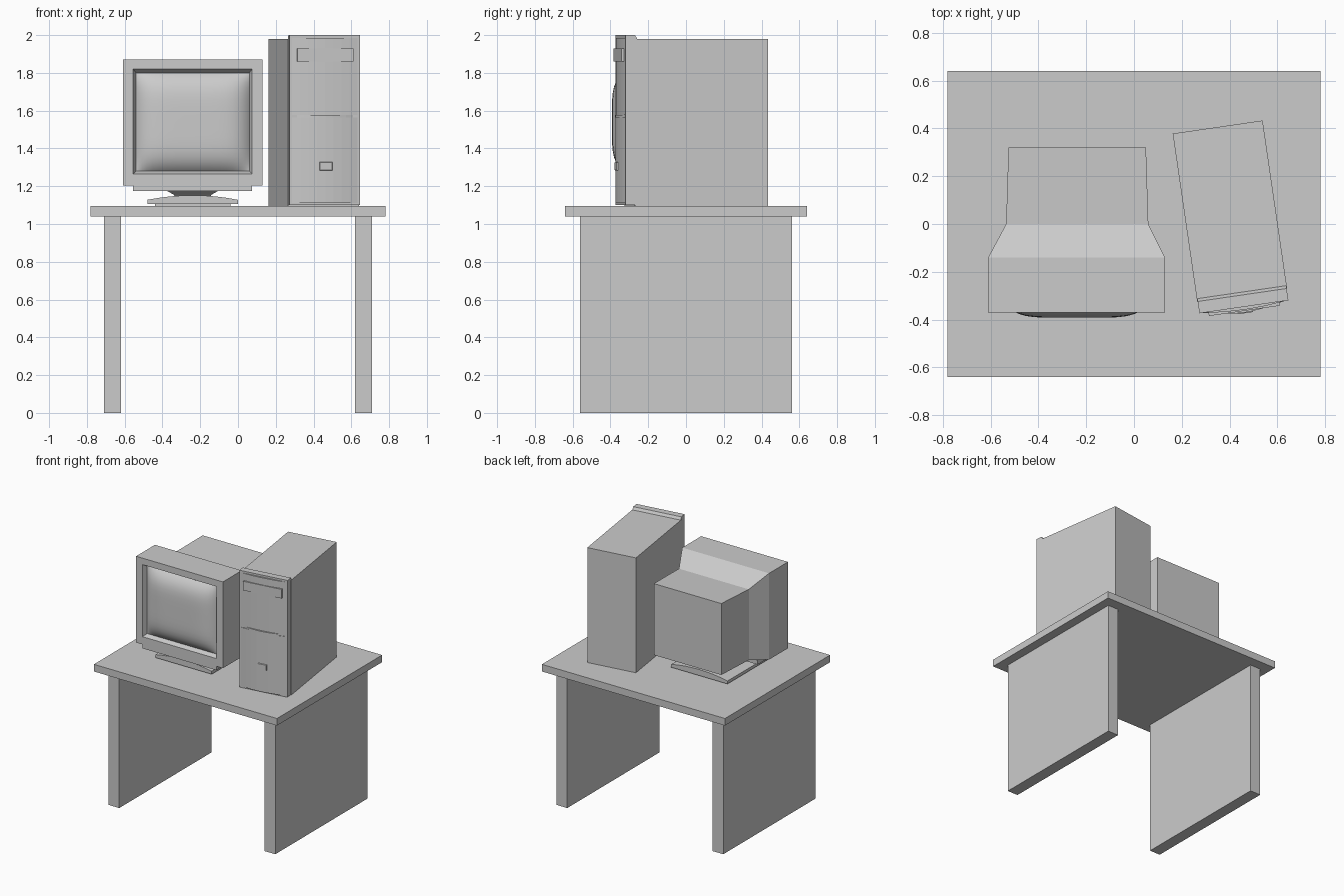
import bpy, bmesh, math
from mathutils import Matrix

if "Cube" in bpy.data.objects:
    bpy.data.objects.remove(bpy.data.objects["Cube"])


def make(name, verts, faces, smooth=False):
    me = bpy.data.meshes.new(name)
    me.from_pydata(verts, [], faces)
    bm = bmesh.new()
    bm.from_mesh(me)
    bmesh.ops.recalc_face_normals(bm, faces=bm.faces)
    bm.to_mesh(me)
    bm.free()
    ob = bpy.data.objects.new(name, me)
    bpy.context.collection.objects.link(ob)
    if smooth:
        me.polygons.foreach_set("use_smooth", [True] * len(me.polygons))
    return ob


def loft(name, rings, cap_start=True):
    """Join rings of points that all have the same count."""
    n = len(rings[0])
    verts = [p for r in rings for p in r]
    faces = [(k * n + i, k * n + (i + 1) % n, (k + 1) * n + (i + 1) % n, (k + 1) * n + i)
             for k in range(len(rings) - 1) for i in range(n)]
    faces.append(tuple(range((len(rings) - 1) * n, len(rings) * n)))
    if cap_start:
        faces.append(tuple(reversed(range(n))))
    return make(name, verts, faces)


def rect_y(x0, x1, z0, z1, y):
    return [(x0, y, z0), (x1, y, z0), (x1, y, z1), (x0, y, z1)]


def box(name, x0, x1, y0, y1, z0, z1):
    return loft(name, [rect_y(x0, x1, z0, z1, y0), rect_y(x0, x1, z0, z1, y1)])


# Desk
box("desk_top", -0.78, 0.78, -0.64, 0.64, 1.04, 1.095)
for side, x in (("left", -0.665), ("right", 0.665)):
    box(side + "_desk_panel", x - 0.045, x + 0.045, -0.56, 0.56, 0, 1.04)

# Monitor housing: recess, bezel, then tapered back
loft("monitor_housing", [rect_y(*r) for r in (
    (-0.54, 0.06, 1.28, 1.80, -0.335),
    (-0.555, 0.075, 1.265, 1.82, -0.37),
    (-0.61, 0.13, 1.205, 1.87, -0.37),
    (-0.61, 0.13, 1.205, 1.87, -0.14),
    (-0.535, 0.06, 1.235, 1.78, 0.0),
    (-0.525, 0.05, 1.24, 1.79, 0.32))], cap_start=False)
box("monitor_chin", -0.555, 0.075, -0.37, -0.08, 1.175, 1.215)

# Bulging glass
N = 20
pts = []
for j in range(N + 1):
    for i in range(N + 1):
        u = math.sin((i / N - 0.5) * math.pi)
        v = math.sin((j / N - 0.5) * math.pi)
        bulge = (1 - u ** 6) * (1 - abs(v) ** 5)
        pts.append((-0.24 + 0.30 * u, -0.335 - 0.057 * bulge, 1.54 + 0.26 * v))
quads = [(j * (N + 1) + i, j * (N + 1) + i + 1, (j + 1) * (N + 1) + i + 1, (j + 1) * (N + 1) + i)
         for j in range(N) for i in range(N)]
make("monitor_glass", pts, quads, smooth=True)

# Monitor stand: foot with arched top, and a neck
arch = [(-0.48, 1.105), (0.0, 1.105), (0.0, 1.128)]
arch += [(-0.24 + 0.24 * t, 1.128 + 0.024 * (1 - t * t)) for t in (0.75, 0.5, 0.25, 0, -0.25, -0.5, -0.75)]
arch += [(-0.48, 1.128)]
loft("stand_foot", [[(x, y, z) for x, z in arch] for y in (-0.32, 0.18)])
box("stand_pad", -0.44, -0.04, -0.28, 0.14, 1.095, 1.105)


def rect_z(hx, hy, z, cx=-0.24, cy=-0.07):
    return [(cx - hx, cy - hy, z), (cx + hx, cy - hy, z), (cx + hx, cy + hy, z), (cx - hx, cy + hy, z)]


loft("stand_neck", [rect_z(0.09, 0.12, 1.14), rect_z(0.10, 0.14, 1.155),
                    rect_z(0.14, 0.19, 1.178), rect_z(0.14, 0.19, 1.24)])

# Tower, built square to its own axes and then turned
tower = [box("tower_case", -0.19, 0.19, 0, 0.71, 1.095, 1.98)]
side = [(-0.05, 1.10), (0.012, 1.10), (0.012, 1.98), (0.0, 2.0), (-0.05, 2.0)]
tower.append(loft("tower_front_frame", [[(x, y, z) for y, z in side] for x in (-0.188, 0.188)]))


def bowed(name, half, bow, z0, z1, z_back=0.0):
    """Panel whose front bows outward across its width."""
    prof = [(half * t / 4, -0.05 - bow * (1 - (t / 4) ** 2)) for t in range(-4, 5)]
    prof = [(-half, -0.03)] + prof + [(half, -0.03)]
    return loft(name, [[(x, y, z) for x, y in prof] for z in (z0, z1)])


tower.append(bowed("lower_front_panel", 0.175, 0.02, 1.11, 1.565))
tower.append(bowed("panel_ridge", 0.15, 0.024, 1.563, 1.577))
tower.append(bowed("upper_front_panel", 0.175, 0.012, 1.577, 1.985))
tower.append(box("drive_bay_cover", -0.15, 0.15, -0.067, -0.04, 1.86, 1.93))
tower.append(loft("power_button", [rect_y(-0.035, 0.04, 1.28, 1.33, -0.06),
                                   rect_y(-0.03, 0.035, 1.285, 1.325, -0.077)]))
place = Matrix.Translation((0.4525, -0.297, 0)) @ Matrix.Rotation(math.radians(8.3), 4, 'Z')
for ob in tower:
    ob.data.transform(place)
